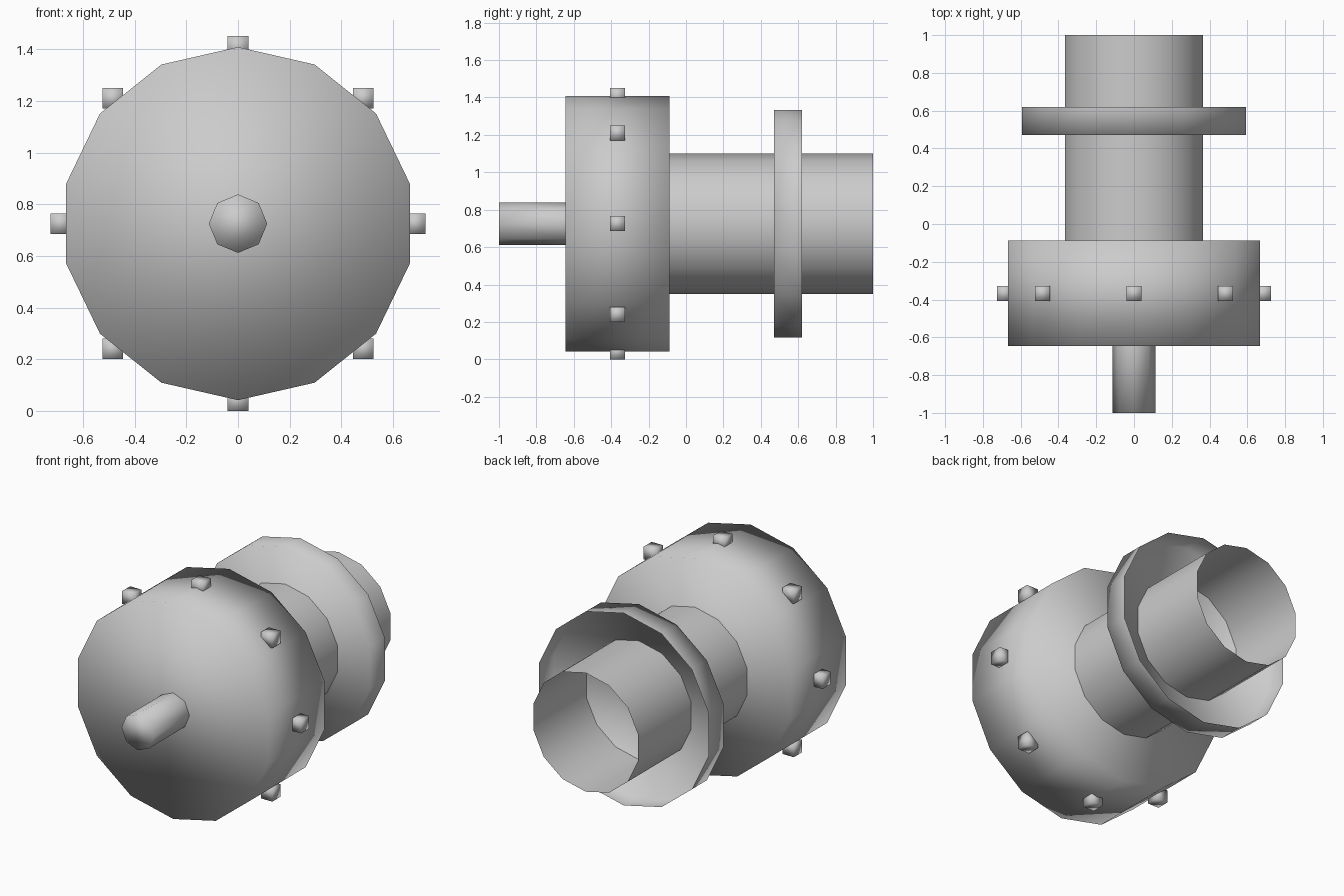
import bpy, bmesh
from math import sin, cos, pi, radians

if "Cube" in bpy.data.objects:
    bpy.data.objects.remove(bpy.data.objects["Cube"])

CZ = 0.725  # height of the shared axis


def finish(name, bm, angle):
    """Smooth shading with sharp edges above the given angle."""
    for f in bm.faces:
        f.smooth = True
    for e in bm.edges:
        if len(e.link_faces) == 2 and e.calc_face_angle() > radians(angle):
            e.smooth = False
    me = bpy.data.meshes.new(name)
    bm.to_mesh(me)
    bm.free()
    ob = bpy.data.objects.new(name, me)
    bpy.context.collection.objects.link(ob)
    return ob


def barrel(name, r, y0, y1, sides=14, front=False, back=False, angle=60):
    """Low-poly cylinder along y, a vertex at the top, optional end caps."""
    bm = bmesh.new()
    rings = [[bm.verts.new((r * sin(2 * pi * i / sides), y,
                            CZ + r * cos(2 * pi * i / sides)))
              for i in range(sides)] for y in (y0, y1)]
    a, b = rings
    for i in range(sides):
        j = (i + 1) % sides
        bm.faces.new((a[i], a[j], b[j], b[i]))
    if front:
        bm.faces.new(a[::-1])
    if back:
        bm.faces.new(b)
    return finish(name, bm, angle)


# Axle stub at the front
barrel("front_shaft", 0.113, -1.0, -0.645, sides=8, front=True)

# Big closed drum
barrel("drum", 0.683, -0.645, -0.088, front=True, back=True)

# Neck between drum and flange
barrel("neck", 0.375, -0.088, 0.47)

# Flange: shallow dish, open to the back
barrel("flange_dish", 0.607, 0.47, 0.62, front=True)

# Open rear sleeve standing in the dish
barrel("rear_sleeve", 0.375, 0.47, 1.0)

# Eight axis-aligned studs around the drum, smooth shaded
for k in range(8):
    t = k * pi / 4
    bm = bmesh.new()
    bmesh.ops.create_cube(bm, size=0.08)
    bmesh.ops.translate(bm, verts=bm.verts,
                        vec=(0.685 * sin(t), -0.367, CZ + 0.685 * cos(t)))
    finish(f"stud_{k + 1}", bm, 180)
